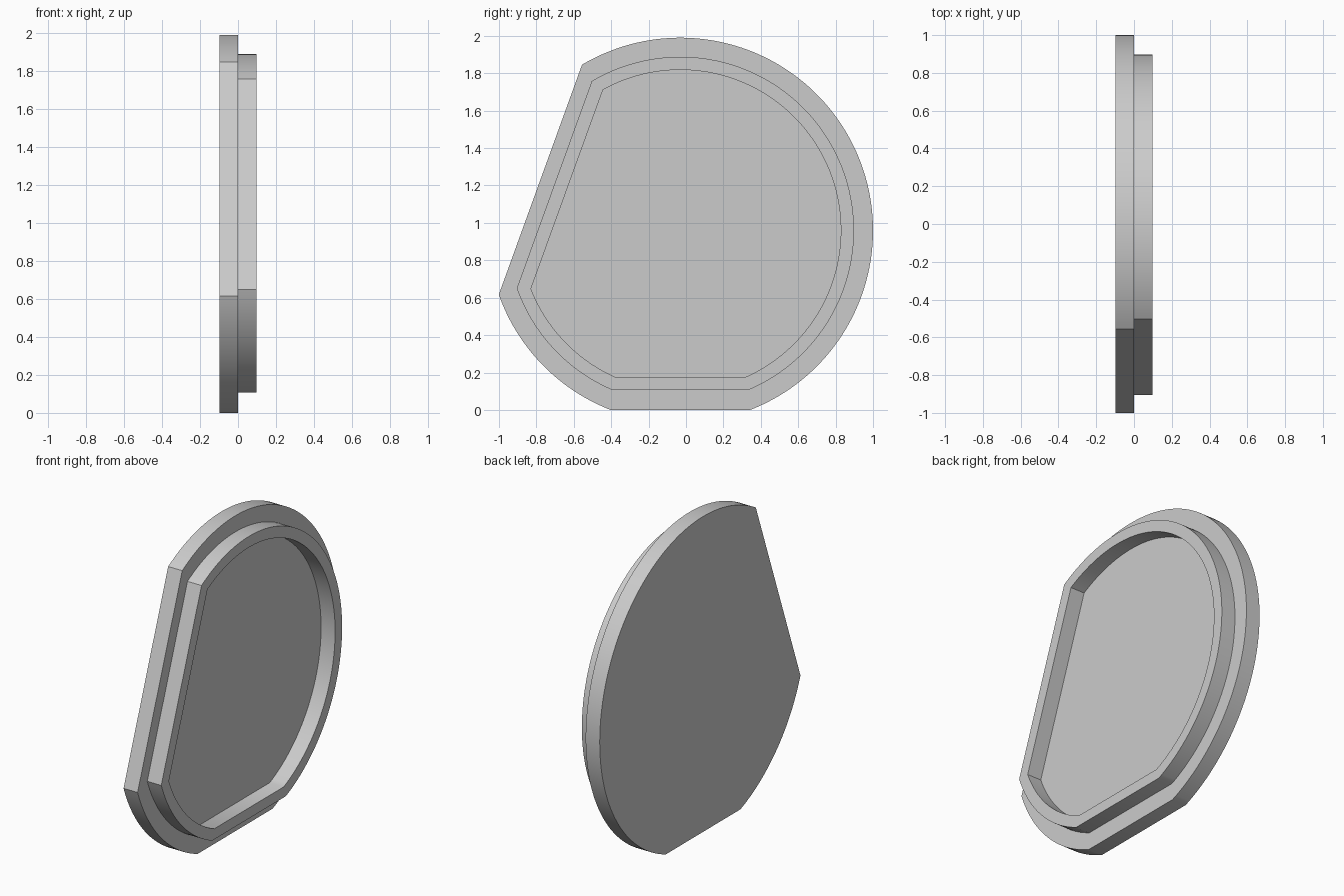
import bpy
import bmesh
from math import acos, cos, sin, radians

cube = bpy.data.objects.get("Cube")
if cube:
    bpy.data.objects.remove(cube, do_unlink=True)

CENTRE_Y, CENTRE_Z = -0.03, 0.96
SLANT = radians(160.1)     # direction of the slanted flat
BASE = radians(270)        # direction of the bottom flat
HALF = 0.098               # half of the total thickness


def outline(radius, slant_dist, base_dist):
    """Circle cut by two flats, as (y, z) points."""
    a, b = acos(slant_dist / radius), acos(base_dist / radius)
    arcs = [(SLANT + a, BASE - b, 24),
            (BASE + b, SLANT - a + radians(360), 96)]
    points = []
    for start, end, steps in arcs:
        for i in range(steps + 1):
            t = start + (end - start) * i / steps
            points.append((CENTRE_Y + radius * cos(t), CENTRE_Z + radius * sin(t)))
    return points


plate = outline(1.03, 0.796, 0.96)
rim_outer = outline(0.928, 0.717, 0.852)
rim_inner = outline(0.858, 0.645, 0.785)

# Stepped cover: plate edge, ledge, raised rim and recessed floor
steps = [(plate, -HALF), (plate, 0), (rim_outer, 0),
         (rim_outer, HALF), (rim_inner, HALF), (rim_inner, 0)]
bm = bmesh.new()
loops = [[bm.verts.new((x, y, z)) for y, z in pts] for pts, x in steps]
for low, high in zip(loops, loops[1:]):
    for i in range(len(low)):
        bm.faces.new((low[i - 1], low[i], high[i], high[i - 1]))
bm.faces.new(loops[0][::-1])   # back of the plate
bm.faces.new(loops[-1])        # recessed floor
bmesh.ops.recalc_face_normals(bm, faces=bm.faces[:])

mesh = bpy.data.meshes.new("rimmed_cover")
bm.to_mesh(mesh)
bm.free()
cover = bpy.data.objects.new("rimmed_cover", mesh)
bpy.context.collection.objects.link(cover)

# Plain grey finish
grey = bpy.data.materials.new("light_grey")
grey.use_nodes = True
colour = (0.6, 0.6, 0.6, 1)
grey.diffuse_color = colour
grey.node_tree.nodes["Principled BSDF"].inputs["Base Color"].default_value = colour
mesh.materials.append(grey)

bpy.ops.object.select_all(action='DESELECT')
cover.select_set(True)
bpy.context.view_layer.objects.active = cover
bpy.ops.object.shade_smooth_by_angle(angle=radians(25))
